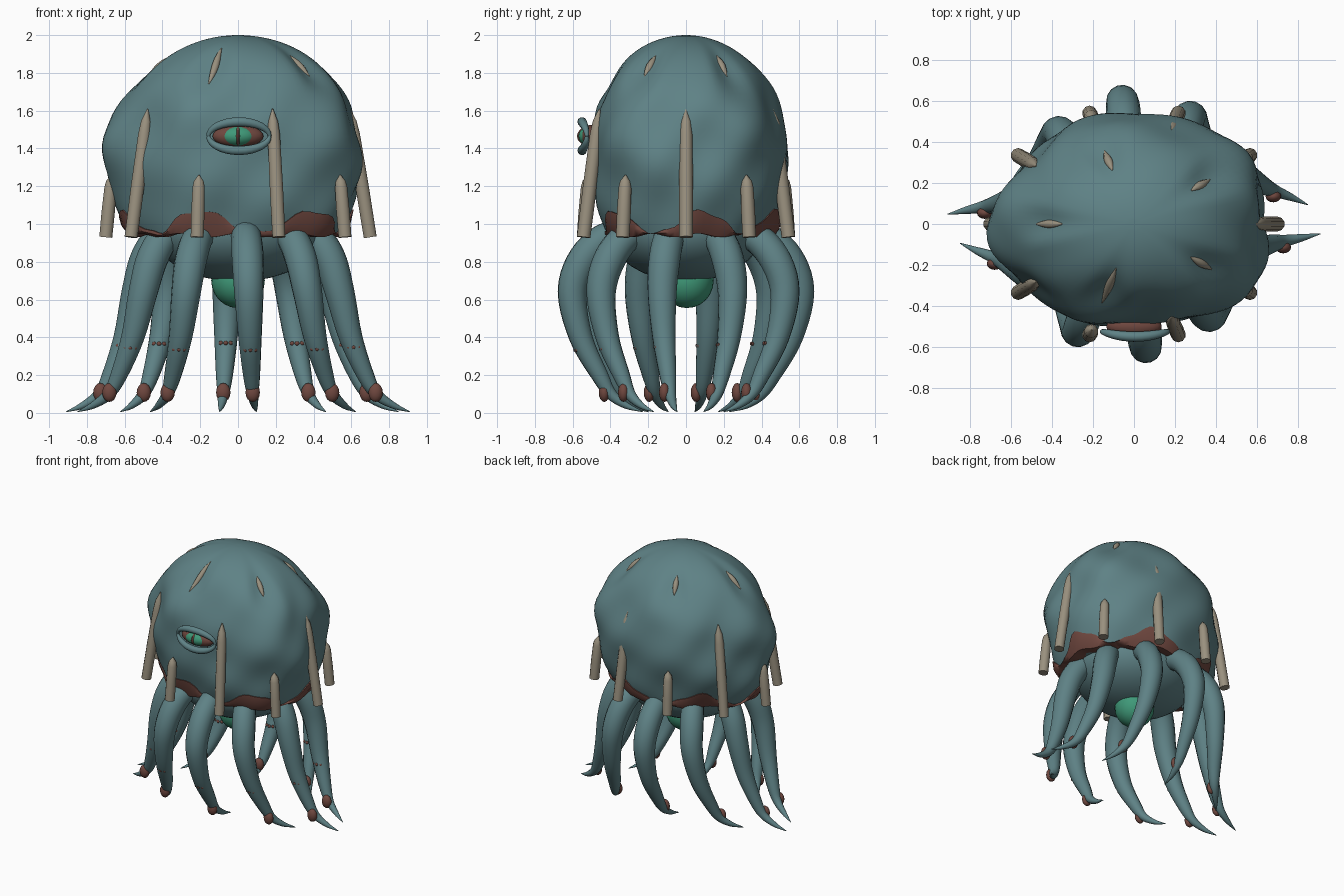
import bpy, bmesh, math
from math import sin, cos, pi, radians, sqrt, atan2, exp
from mathutils import Vector, Matrix

if "Cube" in bpy.data.objects:
    bpy.data.objects.remove(bpy.data.objects["Cube"], do_unlink=True)


def material(name, rgb):
    m = bpy.data.materials.new(name)
    m.use_nodes = True
    m.diffuse_color = (*rgb, 1)
    m.node_tree.nodes["Principled BSDF"].inputs["Base Color"].default_value = (*rgb, 1)
    return m


TEAL = material("teal skin", (0.113, 0.222, 0.237))
BROWN = material("red brown flesh", (0.16, 0.064, 0.05))
TAN = material("tan horn", (0.32, 0.28, 0.21))
GREEN = material("green glow", (0.05, 0.32, 0.19))


def finish(name, bm, mat):
    bmesh.ops.recalc_face_normals(bm, faces=bm.faces)
    me = bpy.data.meshes.new(name)
    bm.to_mesh(me)
    bm.free()
    me.materials.append(mat)
    me.shade_smooth()
    me.set_sharp_from_angle(angle=radians(50))
    ob = bpy.data.objects.new(name, me)
    bpy.context.collection.objects.link(ob)
    return ob


def loft(name, rings, mat, wrap=False):
    """Skin closed rings of points; cap the ends, or join last to first."""
    bm = bmesh.new()
    vs = [[bm.verts.new(p) for p in r] for r in rings]
    n = len(vs[0])
    pairs = list(zip(vs, vs[1:])) + ([(vs[-1], vs[0])] if wrap else [])
    for a, b in pairs:
        for i in range(n):
            j = (i + 1) % n
            bm.faces.new((a[i], a[j], b[j], b[i]))
    if not wrap:
        bm.faces.new(vs[0])
        bm.faces.new(vs[-1])
    return finish(name, bm, mat)


def catmull(a, b, c, d, t):
    return 0.5 * (b * 2 + (c - a) * t + (a * 2 - b * 5 + c * 4 - d) * t * t
                  + (b * 3 - a - c * 3 + d) * t ** 3)


def spline(pts, steps):
    """Smooth path through 4D points (x, y, z, radius)."""
    p = [Vector(q) for q in pts]
    p = [p[0] * 2 - p[1]] + p + [p[-1] * 2 - p[-2]]
    out = [catmull(*q, k / steps) for q in zip(p, p[1:], p[2:], p[3:]) for k in range(steps)]
    return out + [p[-2]]


def tube(name, pts, mat, ref, sides=10, steps=1):
    path = spline(pts, steps)
    rings = []
    for i, q in enumerate(path):
        tan = (path[min(i + 1, len(path) - 1)] - path[max(i - 1, 0)]).to_3d().normalized()
        u = (Vector(ref) - tan * tan.dot(Vector(ref))).normalized()
        v = tan.cross(u)
        r = max(q[3], 0.002)
        rings.append([q.to_3d() + (u * cos(a) + v * sin(a)) * r
                      for a in (2 * pi * k / sides for k in range(sides))])
    return loft(name, rings, mat)


def ball(name, centre, size, mat, seg=24):
    bm = bmesh.new()
    bmesh.ops.create_uvsphere(bm, u_segments=seg, v_segments=seg // 2, radius=1,
                              matrix=Matrix.LocRotScale(Vector(centre), None, Vector(size)))
    return finish(name, bm, mat)


# Plan outline of the head against an ellipse, every 30 degrees from the left side
OUTLINE = (0.965, 1.05, 1.02, 1.03, 1.02, 0.975, 1.07, 0.975, 1.0, 0.91, 0.97, 1.05)


def skin(th, z, scale=1.0):
    """Point on the lumpy dome at an angle and a height."""
    h = (z - 1.38) / (0.62 if z > 1.38 else 0.8)
    s = sqrt(max(0, 1 - h * h))
    x, y = 0.66 * cos(th), 0.53 * sin(th)
    f = (atan2(y, x) / radians(30)) % 12
    i = int(f)
    ratio = catmull(*(OUTLINE[(i + k) % 12] for k in (-1, 0, 1, 2)), f - i)
    lump = 1 + (ratio - 1) * s ** 3
    lump += s * (0.016 * sin(5 * th + 7 * z) + 0.014 * sin(9 * th - 12 * z + 1)
                 + 0.014 * cos(3 * th + 15 * z))
    # Five dents around the crown
    lump -= 0.11 * max(0, cos(5 * (th - radians(36)))) ** 2 * exp(-((z - 1.83) / 0.12) ** 2)
    return Vector((x * s * lump * scale, y * s * lump * scale, z))


SEG = 96
angles = [2 * pi * k / SEG for k in range(SEG)]

# Domed head, closed underneath
levels = [0.95 + 0.43 * k / 12 for k in range(12)]
levels += [1.38 + 0.62 * sin(pi / 2 * k / 24) for k in range(24)] + [1.9995]
rings = [[skin(a, 0.97, 0.5) for a in angles]]
rings += [[skin(a, z) for a in angles] for z in levels]
loft("head", rings, TEAL)

# Ragged flesh collar under the rim
collar = []
for a in angles:
    wave = cos(6 * (a - radians(250)))
    top = 1.01 + 0.06 * wave + 0.012 * sin(17 * a)
    low = 0.94 + 0.01 * sin(11 * a)
    sec = [skin(a, 0.98, 0.65), skin(a, low, 0.93), skin(a, low, 1.02),
           skin(a, (low + top) / 2, 1.035), skin(a, top, 1.015), skin(a, top, 0.85)]
    collar.append(sec)
loft("collar", collar, BROWN, wrap=True)

# Belly and the glowing orb below it
ball("belly", (0, 0, 0.97), (0.46, 0.41, 0.275), TEAL, 32)
ball("belly_orb", (0, 0.005, 0.7), (0.142, 0.142, 0.145), GREEN)

# Tentacles: each row is x reach, y reach, height, thickness
ARC = [(0.28, 0.26, 0.93, 0.07), (0.41, 0.41, 0.935, 0.08), (0.495, 0.54, 0.82, 0.085),
       (0.55, 0.605, 0.64, 0.078), (0.61, 0.56, 0.4, 0.062), (0.69, 0.46, 0.2, 0.045),
       (0.75, 0.40, 0.1, 0.031), (0.84, 0.32, 0.04, 0.018), (0.93, 0.23, 0.006, 0.002)]
for i in range(10):
    th = radians(-84 + 36 * i)
    c, s = cos(th), sin(th)
    tube(f"tentacle_{i + 1}", [(x * c, y * s, z, r) for x, y, z, r in ARC],
         TEAL, (-s, c, 0), 14, 5)
    ball(f"tentacle_bead_{i + 1}", (0.745 * c, 0.405 * s - 0.03, 0.108),
         (0.038, 0.029, 0.05), BROWN, 16)
    # Row of small warts on the front of the tentacle
    for k in (-1, 0, 1):
        ball(f"wart_{i + 1}_{k + 2}",
             (0.625 * c + k * 0.025, 0.538 * s - 0.052 + 0.009 * k * k, 0.352 + 0.018 * s),
             (0.013, 0.01, 0.012), BROWN, 8)

# Horn staves around the rim, alternately long and short
for i in range(10):
    th = 2 * pi * i / 10
    c, s = cos(th), sin(th)
    top, lean = (1.26, 0.955) if i % 2 else (1.61, 0.845)
    pts = []
    for t, r in ((0, 0.036), (0.4, 0.037), (0.8, 0.034), (0.9, 0.027), (1, 0.003)):
        k = 1 + (lean - 1) * t
        pts.append((0.7 * c * k, 0.57 * s * k, 0.93 + (top - 0.93) * t, r))
    tube(f"horn_{i + 1}", pts, TAN, (-s, c, 0), 10)

# Horn slivers breaking through the crown dents
for i in range(5):
    th = radians(36 + 72 * i)
    lo, hi = (1.74, 1.93) if i == 3 else (1.78, 1.89)
    pts = []
    for k in range(7):
        t = k / 6
        pts.append((*skin(th, lo + (hi - lo) * t, 0.995), 0.003 + 0.018 * sin(pi * t)))
    tube(f"crown_sliver_{i + 1}", pts, TAN, (-sin(th), cos(th), 0), 8)

# Eye with slit pupil and two lids
EYE_Z = 1.465
ball("eyeball", (0, -0.5, EYE_Z), (0.135, 0.058, 0.06), BROWN)
ball("iris", (0, -0.5, EYE_Z), (0.1, 0.07, 0.056), GREEN)
ball("pupil", (0, -0.5, EYE_Z), (0.022, 0.078, 0.056), BROWN, 16)
for name, side in (("upper_lid", 1), ("lower_lid", -1)):
    pts = []
    for k in range(17):
        a = pi * k / 16
        pts.append((0.005 + 0.162 * cos(a), -0.55 + 0.025 * cos(a) ** 2,
                    EYE_Z + side * 0.076 * sin(a), 0.01 + 0.015 * sin(a)))
    tube(name, pts, TEAL, (0, 1, 0), 10)
